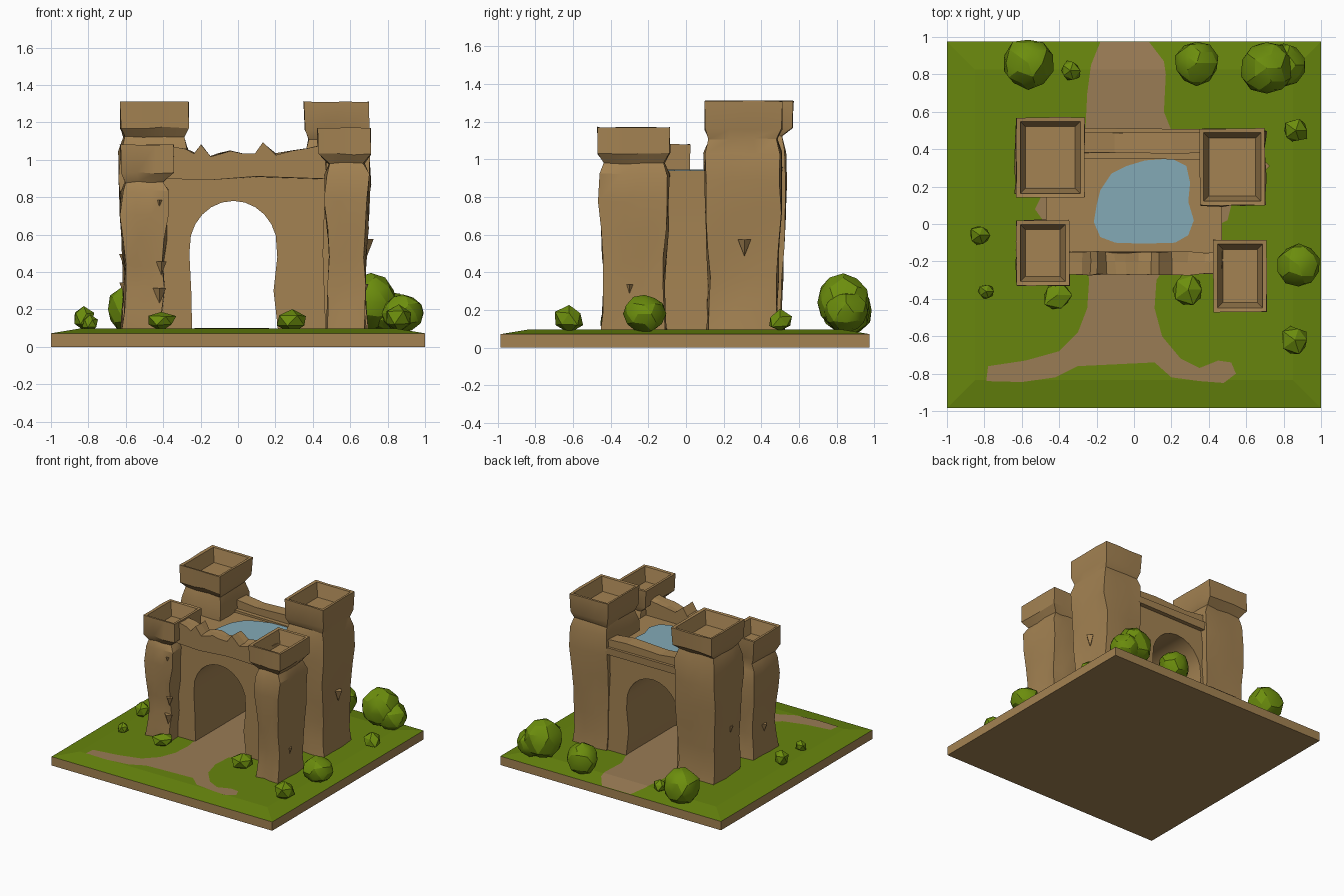
import bpy, bmesh, math, random
from mathutils import Vector

if "Cube" in bpy.data.objects:
    bpy.data.objects.remove(bpy.data.objects["Cube"])

random.seed(4)


def material(name, rgb):
    m = bpy.data.materials.new(name)
    m.diffuse_color = (*rgb, 1)
    m.use_nodes = True
    m.node_tree.nodes["Principled BSDF"].inputs["Base Color"].default_value = m.diffuse_color
    return m


STONE = material("sandstone", (0.37, 0.225, 0.085))
GRASS = material("grass green", (0.135, 0.235, 0.004))
BUSH = material("bush green", (0.15, 0.27, 0.004))
PATH = material("dirt path", (0.32, 0.20, 0.09))
WATER = material("pool water", (0.23, 0.40, 0.47))


def finish(name, bm, *mats, smooth=None):
    bmesh.ops.recalc_face_normals(bm, faces=bm.faces)
    mesh = bpy.data.meshes.new(name)
    bm.to_mesh(mesh)
    bm.free()
    for m in mats:
        mesh.materials.append(m)
    ob = bpy.data.objects.new(name, mesh)
    bpy.context.collection.objects.link(ob)
    if smooth:
        bpy.ops.object.select_all(action='DESELECT')
        ob.select_set(True)
        bpy.context.view_layer.objects.active = ob
        bpy.ops.object.shade_smooth_by_angle(angle=math.radians(smooth))
    return ob


def loft(rings):
    """Closed skin through equal-length rings of points."""
    bm = bmesh.new()
    vs = [[bm.verts.new(p) for p in r] for r in rings]
    n = len(vs[0])
    for a, b in zip(vs, vs[1:]):
        for i in range(n):
            bm.faces.new((a[i], a[(i + 1) % n], b[(i + 1) % n], b[i]))
    bm.faces.new(vs[0][::-1])
    bm.faces.new(vs[-1])
    return bm


def rect(x0, x1, y0, y1, z, inset=0.0, jitter=0.0, n=3):
    c = [(x0 + inset, y0 + inset), (x1 - inset, y0 + inset),
         (x1 - inset, y1 - inset), (x0 + inset, y1 - inset)]
    j = lambda: random.uniform(-jitter, jitter)
    return [Vector((a[0] + (b[0] - a[0]) * k / n + j(), a[1] + (b[1] - a[1]) * k / n + j(), z + j()))
            for a, b in zip(c, c[1:] + c[:1]) for k in range(n)]


# Ground slab: raised grassy plateau, brown sides and underside
TOP, EDGE, FLAT = 0.097, 0.072, 0.85
slab = (-1, 1, -0.985, 0.975)
bm = loft([rect(*slab, 0, n=1), rect(*slab, EDGE, n=1), rect(*slab, TOP, inset=0.15, n=1)])
bm.normal_update()
for f in bm.faces:
    f.material_index = 1 if f.normal.z > 0.5 else 0
finish("ground_slab", bm, STONE, GRASS)

# Forked dirt path draped over the plateau
outline = [(-.18, .974), (-.23, .85), (-.25, .7), (-.26, .5), (-.27, .3), (-.48, .18), (-.53, .08),
           (-.48, .01), (-.27, -.1), (-.24, -.3), (-.25, -.45), (-.3, -.58), (-.4, -.68), (-.58, -.73),
           (-.78, -.76), (-.79, -.84), (-.6, -.845), (-.42, -.82), (-.3, -.76), (-.2, -.67),
           (-.08, -.645), (.03, -.67), (.11, -.74), (.2, -.82), (.35, -.84), (.48, -.85), (.545, -.8),
           (.52, -.74), (.45, -.73), (.35, -.77), (.25, -.72), (.15, -.6), (.11, -.45), (.12, -.3),
           (.25, -.1), (.5, .02), (.52, .1), (.25, .3), (.2, .5), (.16, .6), (.17, .8), (.16, .87), (.08, .974)]
bm = bmesh.new()
bm.faces.new([bm.verts.new((x, y, 0)) for x, y in outline])
bmesh.ops.triangulate(bm, faces=bm.faces)
bmesh.ops.bisect_plane(bm, geom=bm.verts[:] + bm.edges[:] + bm.faces[:],
                       plane_co=(0, 0.825, 0), plane_no=(0, 1, 0))
for v in bm.verts:
    v.co.z = TOP + 0.004 - max(0, v.co.y - 0.825) / 0.15 * (TOP - EDGE)
bm.normal_update()
ob = finish("forked_path", bm, PATH)
if ob.data.polygons[0].normal.z < 0:
    ob.data.flip_normals()


# Corner towers: weathered shaft, flared parapet box and sunken floor
def tower(name, box, body, z_par, z_top):
    rings = []
    for t in (0, .12, .27, .42, .58, .74, .88):
        z = 0.08 + t * (z_par - 0.08)
        rings.append(rect(*body, z, inset=0.012 * math.sin(t * 6), jitter=0.011))
    j = 0.006
    rings += [rect(*body, z_par - 0.05, inset=0.012, jitter=j),
              rect(*box, z_par, inset=0.003, jitter=j),
              rect(*box, z_top, jitter=0.003),
              rect(*box, z_top - 0.003, inset=0.022),
              rect(*box, z_top - 0.11, inset=0.05)]
    finish(name, loft(rings), STONE, smooth=28)


tower("back_left_tower", (-.63, -.265, .14, .57), (-.62, -.28, .17, .52), 1.17, 1.31)
tower("back_right_tower", (.35, .70, .10, .51), (.37, .69, .11, .495), 1.16, 1.31)
tower("front_left_tower", (-.63, -.345, -.33, .02), (-.615, -.39, -.31, .01), .93, 1.08)
tower("front_right_tower", (.425, .71, -.47, -.085), (.475, .685, -.445, -.105), 1.03, 1.17)


# Upright prisms along y: outline in x,z
def prism(name, pts, ys, bulge=0.0, smooth=None):
    bm = loft([[Vector((x, y, z)) for x, z in pts] for y in ys])
    for v in bm.verts:
        v.co += Vector([random.uniform(-bulge, bulge) for _ in range(3)])
    finish(name, bm, STONE, smooth=smooth)


# Gatehouse with an arched passage right through it
arch = [(-.245, .08), (-.25, .3), (-.26, .5)]
arch += [(-.025 - .235 * math.cos(a), .53 + .25 * math.sin(a))
         for a in [math.pi * k / 12 for k in range(1, 12)]]
arch += [(.21, .48), (.19, .3), (.215, .08)]
gate = [(-.47, .08)] + arch + [(.47, .08), (.455, .5), (.47, .94), (-.47, .94), (-.455, .5)]
prism("gatehouse", gate, (-.2, .13, .47), smooth=30)

# Broken front battlement and lower back battlement
crest = [(.47, 1.08), (.38, 1.06), (.29, 1.045), (.20, 1.03), (.13, 1.09), (.09, 1.035), (.02, 1.03),
         (-.04, 1.045), (-.1, 1.03), (-.15, 1.02), (-.195, 1.08), (-.23, 1.035), (-.28, 1.06), (-.36, 1.07)]
foot = [(-.38, .93), (-.38, .905), (-.16, .895), (.1, .91), (.47, .90)]
prism("front_battlement", crest + foot, (-.27, -.2, -.15), bulge=.006)
prism("back_battlement", [(-.3, .9), (.38, .9), (.38, 1.01), (.2, 1.02), (-.1, 1.01), (-.3, 1.03)],
      (.38, .49), bulge=.006)
prism("back_ledge", [(-.3, .9), (.38, .9), (.37, .955), (-.29, .96)], (.35, .51), bulge=.005)

# Roof pool plate
pool = [(-.2, .1), (-.18, .18), (-.12, .27), (-.04, .31), (.06, .34), (.2, .35), (.28, .31), (.3, .22),
        (.29, .12), (.32, .02), (.29, -.06), (.22, -.10), (.05, -.105), (-.1, -.1), (-.18, -.07), (-.215, .01)]
finish("roof_pool", loft([[Vector((x, y, z)) for x, y in pool] for z in (.939, .945)]), WATER)

# Loose stone chips standing out from the tower walls
for i, (x, y, z, s) in enumerate([(.69, .31, .53, .05), (-.42, -.30, .27, .05), (-.41, -.30, .42, .04),
                                  (-.60, -.14, .3, .05), (-.60, .3, .45, .05), (-.42, -.3, .75, .04),
                                  (.67, -.3, .3, .04)]):
    bm = bmesh.new()
    bmesh.ops.create_cone(bm, segments=4, radius1=s, radius2=0, depth=s * 1.8, cap_ends=True)
    for v in bm.verts:
        v.co = Vector((v.co.x * .7, v.co.y * .7, -v.co.z)) + Vector((x, y, z))
    finish(f"stone_chip_{i}", bm, STONE)

# Faceted bushes: x, y, z, radius, height scale, subdivisions
for i, (x, y, z, r, h, sub) in enumerate([
        (-.565, .86, .20, .14, 1, 2), (.335, .86, .19, .12, 1.05, 2), (.71, .835, .24, .145, 1.05, 2),
        (.80, .85, .19, .12, .9, 2), (-.34, .82, .13, .06, .8, 1), (.865, .5, .14, .075, .8, 1),
        (.88, -.22, .18, .115, .9, 2), (.86, -.62, .155, .085, .9, 1), (-.825, -.06, .15, .06, 1.1, 1),
        (-.79, -.36, .125, .045, 1, 1), (-.41, -.38, .14, .088, .6, 1), (.29, -.35, .14, .098, .65, 1)]):
    bm = bmesh.new()
    bmesh.ops.create_icosphere(bm, subdivisions=sub, radius=1)
    for v in bm.verts:
        k = random.uniform(.93, 1.04) if sub == 2 else random.uniform(.82, 1.12)
        p = v.co * k * r
        v.co = Vector((min(1, x + p.x), min(.985, y + p.y), max(.07, z + p.z * h)))
    finish(f"bush_{i}", bm, BUSH, smooth=22)
